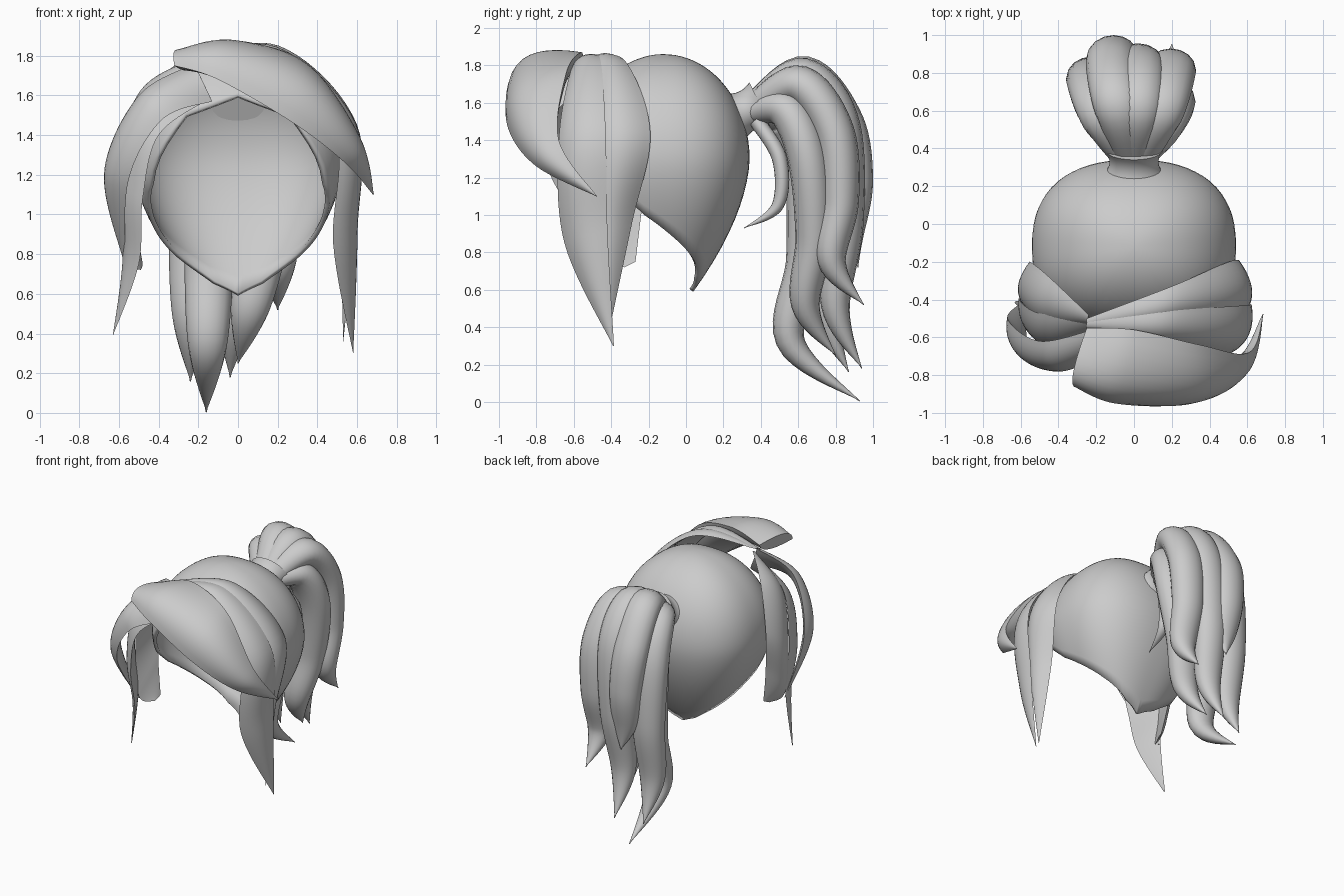
import bpy, bmesh
from math import sin, cos, pi, radians
from mathutils import Vector

if "Cube" in bpy.data.objects:
    bpy.data.objects.remove(bpy.data.objects["Cube"])


def spline(pts, t):
    """Catmull-Rom through points of any size, t in 0..1"""
    n = len(pts) - 1
    i = min(int(t * n), n - 1)
    u = t * n - i
    p0, p1, p2, p3 = (pts[max(0, min(n, i + k))] for k in (-1, 0, 1, 2))
    return [0.5 * (2*b + (c-a)*u + (2*a-5*b+4*c-d)*u*u + (3*b-a-3*c+d)*u**3)
            for a, b, c, d in zip(p0, p1, p2, p3)]


def loft(name, rows, caps=True):
    """Skin closed rings into a smooth-shaded mesh"""
    bm = bmesh.new()
    vr = [[bm.verts.new(p) for p in r] for r in rows]
    m = len(rows[0])
    for a, b in zip(vr, vr[1:]):
        for j in range(m):
            k = (j + 1) % m
            bm.faces.new((a[j], a[k], b[k], b[j]))
    if caps:
        bm.faces.new(vr[0])
        bm.faces.new(vr[-1])
    bmesh.ops.remove_doubles(bm, verts=bm.verts, dist=0.0005)
    bmesh.ops.recalc_face_normals(bm, faces=bm.faces)
    me = bpy.data.meshes.new(name)
    bm.to_mesh(me)
    bm.free()
    ob = bpy.data.objects.new(name, me)
    bpy.context.collection.objects.link(ob)
    bpy.ops.object.select_all(action='DESELECT')
    ob.select_set(True)
    bpy.context.view_layer.objects.active = ob
    bpy.ops.object.shade_smooth_by_angle(angle=radians(50))
    return ob


def lock(name, A, B, bulge=0.18, inner=0.0, n=40, m=10):
    """Lens-shaped lock between two edge curves, bulging away from the head"""
    rows = []
    for i in range(n + 1):
        a, b = Vector(spline(A, i / n)), Vector(spline(B, i / n))
        w = (a - b).length
        mid = (a + b) / 2
        out = (mid - Vector((0, -0.2, min(mid.z, 1.3)))).normalized()

        def at(v, k):
            return a.lerp(b, v) + out * (4 * v * (1 - v) * k * w)
        rows.append([at(j / m, bulge) for j in range(m + 1)] +
                    [at(j / m, inner - 0.02) for j in range(m - 1, 0, -1)])
    return loft(name, rows)


def tucked(E, tip):
    """Edge lying just under a neighbouring edge, with its own tip"""
    return [(x * 0.96, y - 0.03, z - 0.02) for x, y, z in E[:-1]] + [tip]


def strand(name, pts, flat=0.8, n=44, m=16):
    """Tapered tube along points (x, y, z, radius)"""
    P = [spline(pts, i / n) for i in range(n + 1)]
    rows = []
    for i, p in enumerate(P):
        t = (Vector(P[min(i + 1, n)][:3]) - Vector(P[max(i - 1, 0)][:3])).normalized()
        s = Vector((1, 0, 0))
        s = (s - t * s.dot(t)).normalized()
        u = t.cross(s)
        r = max(p[3], 0.003)
        rows.append([Vector(p[:3]) + s * (r * cos(2*pi*j/m)) + u * (r * flat * sin(2*pi*j/m))
                     for j in range(m)])
    return loft(name, rows)


def tail(name, x, arch, y, low, tip):
    """Ponytail strand: out of the tie, over an arch, down, then a kicked-out tip"""
    tx, ty, tz = tip
    top = arch - 0.25
    strand(name, [(x * 0.2, 0.36, 1.54 + (arch - 1.5) * 0.2, 0.08),
                  (x * 0.75, (y + 0.42) / 2, arch, 0.125),
                  (x, y, top, 0.135),
                  (x * 0.7 + tx * 0.3, (y + low) / 2 + 0.04, top + (tz - top) * 0.4, 0.125),
                  (x * 0.3 + tx * 0.7, low, top + (tz - top) * 0.75, 0.095),
                  (tx, ty, tz, 0)])


# Scalp cap: dome with a raised front hairline and a pointed nape
hairline = [(0, 1.6), (30, 1.5), (55, 1.15), (75, 1.0), (95, 0.9), (120, 0.78), (150, 0.65), (180, 0.59)]


def edge_z(deg):
    for (a, za), (b, zb) in zip(hairline, hairline[1:]):
        if deg <= b:
            return za + (zb - za) * (deg - a) / (b - a)


rows = []
for i in range(31):
    row = []
    for d in range(0, 360, 5):
        z = 1.86 - (1.86 - edge_z(min(d, 360 - d))) * (i / 30) ** 2
        s = max(0, 1 - ((z-1.3)/0.56)**2)**0.5 if z > 1.3 else 1 - ((1.3-z)/0.91)**1.71
        c, q = -cos(radians(d)), sin(radians(d))
        k = s / (abs(c)**2.4 + abs(q)**2.4)**(1 / 2.4)
        row.append((0.54 * k * q, -0.12 + 0.46 * k * c, z))
    rows.append(row)
cap = loft("scalp_cap", rows, caps=False)
cap.modifiers.new("thickness", 'SOLIDIFY').thickness = 0.025

# Hair tie: waisted band on a tilted axis
axis, up = Vector((0, 0.9, 0.42)).normalized(), Vector((0, -0.42, 0.9)).normalized()
rows = []
for i in range(-4, 5):
    r = 0.13 + 0.025 * (i / 4) ** 2
    rows.append([Vector((r * cos(pi*j/16), 0.33, 1.56)) + axis * (i * 0.018)
                 + up * (r * 0.85 * sin(pi*j/16)) for j in range(32)])
loft("hair_tie", rows)

# Swept fringe from the parting to the right temple
lock("swept_fringe",
     [(-.32, -.86, 1.75), (-.1, -.95, 1.68), (.28, -.95, 1.46), (.54, -.8, 1.26), (.68, -.48, 1.1)],
     [(-.25, -.55, 1.8), (0, -.56, 1.87), (.35, -.64, 1.76), (.61, -.68, 1.4), (.685, -.475, 1.1)],
     0.26, -0.2)

# Right side locks, the second tucked behind the first
right_edge = [(-.25, -.52, 1.79), (.2, -.46, 1.84), (.59, -.43, 1.46), (.6, -.42, .92), (.58, -.385, .3)]
lock("right_long_lock",
     [(-.25, -.56, 1.76), (.15, -.61, 1.79), (.49, -.68, 1.4), (.48, -.65, .85), (.58, -.39, .3)],
     right_edge)
lock("right_back_lock", tucked(right_edge, (.53, -.42, .36)),
     [(-.25, -.5, 1.79), (.2, -.33, 1.83), (.54, -.19, 1.44), (.52, -.29, .95), (.53, -.415, .36)])

# Left side locks
lock("left_front_lock",
     [(-.13, -.68, 1.57), (-.38, -.78, 1.48), (-.55, -.71, 1.18), (-.57, -.42, .76)],
     [(-.22, -.56, 1.76), (-.5, -.62, 1.6), (-.67, -.5, 1.22), (-.57, -.4, .75)], 0.22, -0.05)
left_edge = [(-.25, -.5, 1.74), (-.51, -.47, 1.55), (-.61, -.4, 1.18), (-.58, -.4, .8), (-.63, -.41, .39)]
lock("left_long_lock",
     [(-.15, -.58, 1.58), (-.4, -.66, 1.4), (-.48, -.64, 1.08), (-.5, -.56, .75), (-.63, -.42, .39)],
     left_edge, 0.15)
lock("left_back_lock", tucked(left_edge, (-.49, -.33, .72)),
     [(-.24, -.48, 1.78), (-.45, -.28, 1.65), (-.55, -.2, 1.32), (-.52, -.24, 1.0), (-.48, -.27, .75)], 0.15)

# Ponytail: arch height, depth and tip vary per strand
tail("tail_front", -.14, 1.52, .63, .56, (-.16, .93, .005))
tail("tail_crown", .03, 1.74, .82, .8, (-.04, .94, .18))
tail("tail_left", -.22, 1.65, .74, .75, (-.24, .87, .16))
tail("tail_right", .19, 1.56, .65, .64, (0, .8, .25))
tail("tail_right_back", .19, 1.7, .79, .78, (.2, .95, .52))
tail("tail_outer", -.12, 1.75, .84, .88, (-.08, .92, .72))
strand("tail_curl", [(.08, .38, 1.5, .05), (.14, .5, 1.3, .05), (.14, .49, 1.05, .04), (.12, .31, .93, 0)])
